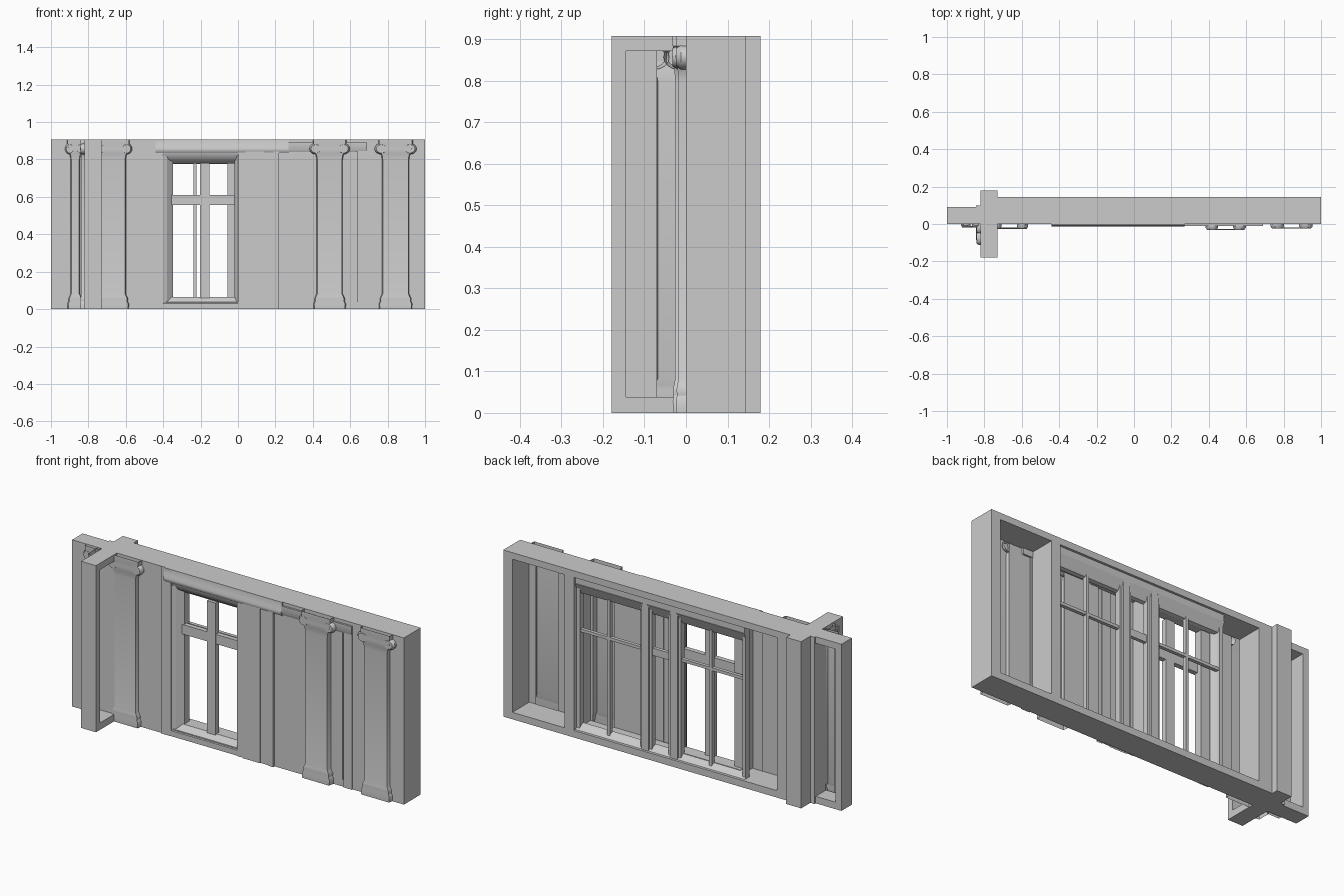
import bpy, bmesh, math

if "Cube" in bpy.data.objects:
    bpy.data.objects.remove(bpy.data.objects["Cube"])

H = 0.908


def make(name, verts, faces, smooth=False):
    me = bpy.data.meshes.new(name)
    me.from_pydata(verts, [], faces)
    bm = bmesh.new()
    bm.from_mesh(me)
    bmesh.ops.recalc_face_normals(bm, faces=bm.faces)
    bm.to_mesh(me)
    bm.free()
    ob = bpy.data.objects.new(name, me)
    bpy.context.collection.objects.link(ob)
    if smooth:
        bpy.ops.object.select_all(action='DESELECT')
        ob.select_set(True)
        bpy.context.view_layer.objects.active = ob
        bpy.ops.object.shade_smooth_by_angle(angle=math.radians(35))
    return ob


def box(name, x0, x1, y0, y1, z0, z1):
    v = [(x, y, z) for x in (x0, x1) for y in (y0, y1) for z in (z0, z1)]
    f = [(0, 1, 3, 2), (4, 6, 7, 5), (0, 4, 5, 1), (2, 3, 7, 6), (0, 2, 6, 4), (1, 5, 7, 3)]
    return make(name, v, f)


def moulding(name, prof, x0, x1):
    """Closed (y, z) profile run along x."""
    n = len(prof)
    v = [(x, y, z) for x in (x0, x1) for y, z in prof]
    f = [(i, (i + 1) % n, n + (i + 1) % n, n + i) for i in range(n)]
    return make(name, v, f + [tuple(range(n)), tuple(range(n, 2 * n))], True)


def sheet(name, plan, z0=0.0, z1=H):
    """Open (x, y) plan line raised into a thin wall skin."""
    n = len(plan)
    v = [(x, y, z) for z in (z0, z1) for x, y in plan]
    return make(name, v, [(i, i + 1, n + i + 1, n + i) for i in range(n - 1)])


# height, extra half-width, extra depth: base, shaft and capital
PILASTER = [(0, .015, .008), (.028, .017, .010), (.042, .010, .006), (.055, .012, .008),
            (.068, .006, .005), (.082, 0, 0), (.80, 0, 0), (.825, .004, .003),
            (.838, .012, .008), (.858, .018, .012), (.878, .014, .008),
            (.884, .020, .010), (H, .020, .010)]


def pilaster(name, x0, x1, depth, volute=.03):
    """Hollow pilaster, open at the back, with a rolled scroll at each side."""
    v, f = [], []
    for z, w, d in PILASTER:
        y = -depth - d * .6
        v += [(x0 - w, 0, z), (x0 - w + .004, y, z), (x1 + w - .004, y, z), (x1 + w, 0, z)]
    for r in range(len(PILASTER) - 1):
        f += [(4 * r + i, 4 * r + i + 1, 4 * r + i + 5, 4 * r + i + 4) for i in range(3)]
    # scrolls
    n = 16
    for cx in (x0 - .004, x1 + .004):
        b = len(v)
        for y, s in ((0, 1), (-depth * .7, 1), (-depth - .006, .75)):
            v += [(cx + volute * s * math.cos(2 * math.pi * i / n), y,
                   .857 + .03 * s * math.sin(2 * math.pi * i / n)) for i in range(n)]
        for k in range(2):
            f += [(b + k * n + i, b + k * n + (i + 1) % n, b + (k + 1) * n + (i + 1) % n,
                   b + (k + 1) * n + i) for i in range(n)]
        f.append(tuple(range(b + 2 * n, b + 3 * n)))
    return make(name, v, f, True)


def lattice(name, x0, x1, z0, z1, y0, y1, xs, zs, t):
    """Glazing bars: uprights at xs, crossbars at zs."""
    for i, x in enumerate(xs):
        box(f"{name}_upright_{i}", x - t / 2, x + t / 2, y0, y1, z0, z1)
    for i, z in enumerate(zs):
        box(f"{name}_crossbar_{i}", x0, x1, y0 + .002, y1 - .002, z - t / 2, z + t / 2)


# Main rear frame, open at the back
for nm, z0, z1 in (("bottom", 0, .038), ("top", .872, H)):
    box(f"main_{nm}_rail", -.73, 1, 0, .145, z0, z1)
    box(f"side_{nm}_rail", -1, -.82, 0, .09, z0, z1)
    box(f"fin_{nm}_rail", -.82, -.73, -.18, 0, z0, z1)
for nm, x0, x1 in (("right", .945, 1), ("middle", .575, .63), ("left", -.73, -.65)):
    box(f"main_{nm}_post", x0, x1, 0, .145, .038, .872)
box("side_post", -1, -.965, 0, .09, .038, .872)
box("side_inner_post", -.845, -.82, .0, .10, 0, H)

# Crossing wall
box("fin_rear_post", -.82, -.73, -.02, .18, 0, H)
box("fin_front_post", -.82, -.73, -.18, -.145, .038, .872)
fin_skin = sheet("fin_skin", [(.07, 0), (.16, 0)])
fin_pil = pilaster("fin_pilaster", .022, .072, .022, .036)
for ob in (fin_skin, fin_pil):
    ob.location.x = -.815
    ob.rotation_euler.z = -math.pi / 2

# Front skin, left open behind the pilasters
sheet("side_wall_skin", [(-1, 0), (-.895, 0)])
sheet("left_wall_skin", [(-.6, 0), (-.46, 0), (-.46, -.006), (-.40, -.006), (-.40, .05), (-.43, .12)])
sheet("right_wall_skin", [(.22, 0), (.43, 0)])
sheet("bay_wall_skin", [(.56, 0), (.60, 0), (.60, .006), (.64, .006), (.64, 0), (.77, 0)])
sheet("end_wall_skin", [(.905, 0), (1, 0)])
sheet("panelled_screen", [(0, .06), (0, -.007), (.04, -.007), (.04, -.012), (.14, -.012),
                          (.14, -.007), (.19, -.007), (.19, -.012), (.22, -.012), (.22, 0)], 0, .85)

# Pilasters
pilaster("side_pilaster", -.895, -.845, .012, .026)
pilaster("left_pilaster", -.735, -.60, .02)
pilaster("centre_pilaster", .42, .56, .026, .034)
pilaster("right_pilaster", .77, .915, .018, .036)
box("right_jamb_strip", .64, .69, -.006, 0, 0, .85)

# Cornices
CORNICE = [(.02, .835), (-.006, .835), (-.013, .845), (-.014, .858), (-.008, .872), (-.005, H), (.02, H)]
moulding("window_cornice", CORNICE, -.44, .27)
moulding("right_cornice", [(.01, .84), (-.004, .84), (-.01, .852), (-.01, .89), (.01, .89)], .27, .69)

# Open window: splayed front surround
moulding("window_head", [(.10, .778), (.045, .778), (.03, .79), (.015, .80), (.0, .83), (-.003, .85), (.10, .85)], -.40, 0)
moulding("window_sill", [(.10, 0), (-.004, 0), (-.004, .03), (.012, .045), (.03, .066), (.10, .066)], -.40, 0)
for nm, a, b in (("left", -.40, -.347), ("right", 0, -.02)):
    plan = [(a, 0), (a + (b - a) * .4, .008), (b, .035), (b, .08), (a, .08)]
    v = [(x, y, z) for z in (.03, .82) for x, y in plan]
    make(f"window_{nm}_jamb", v, [(i, (i + 1) % 5, 5 + (i + 1) % 5, 5 + i) for i in range(5)])
lattice("front_cross", -.36, -.02, .06, .78, .025, .055, [-.178], [.583], .052)

# Rear window frames and glazing bars, set near the back of the frame
HEAD = [(.09, .775), (.11, .78), (.135, .835), (.09, .84)]
SILL = [(.09, .066), (.11, .06), (.13, .038), (.09, .035)]
WINDOWS = [("open_window", -.445, -.035, [-.23]), ("middle_window", 0, .14, []),
           ("right_window", .17, .575, [.385])]
for nm, x0, x1, bars in WINDOWS:
    moulding(f"{nm}_rear_head", HEAD, x0, x1)
    moulding(f"{nm}_rear_sill", SILL, x0, x1)
    for s, x in (("left", x0), ("right", x1 - .02)):
        box(f"{nm}_rear_{s}_stile", x, x + .02, .09, .122, .04, .83)
    lattice(f"{nm}_bars", x0 + .01, x1 - .01, .05, .79, .095, .118, bars,
            [.578], .016 if bars else .04)
box("rear_mullion_left", -.04, .003, .085, .132, .035, .872)
box("rear_mullion_right", .135, .175, .085, .132, .035, .872)
box("rear_lintel", -.445, .58, .085, .132, .835, .872)
